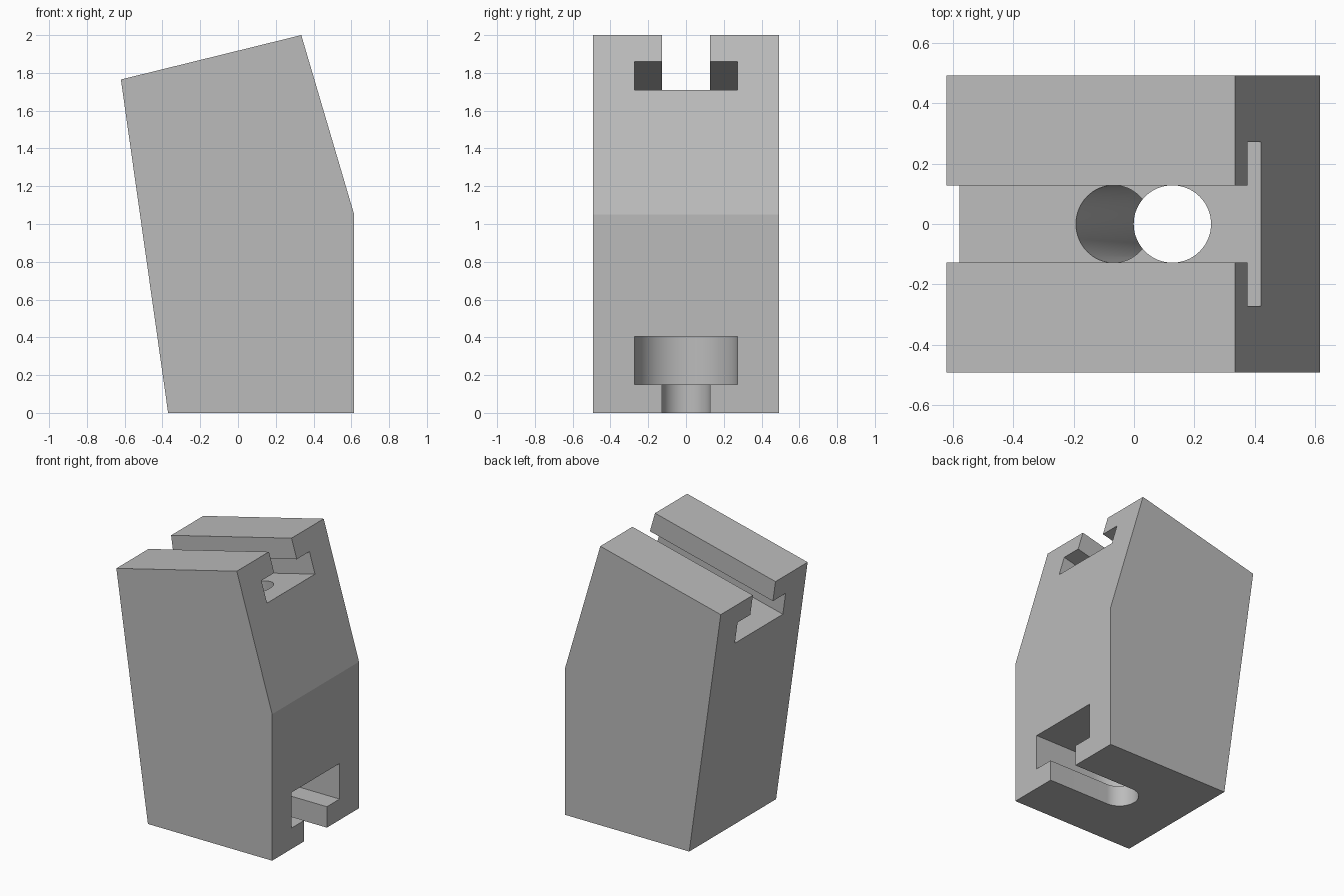
import bpy, bmesh, math
from mathutils import Matrix, Vector

cube = bpy.data.objects.get("Cube")
if cube:
    bpy.data.objects.remove(cube)

grey = bpy.data.materials.new("plain grey")
grey.use_nodes = True
grey.diffuse_color = (0.5, 0.5, 0.5, 1)
grey.node_tree.nodes["Principled BSDF"].inputs["Base Color"].default_value = (0.5, 0.5, 0.5, 1)

HALF_DEPTH = 0.492
NARROW, WIDE = 0.128, 0.272      # half widths of the slots
HOLE_X = 0.127


def prism(name, outline, offset, matrix=Matrix()):
    """Extrude a closed outline of 3D points along an offset."""
    bm = bmesh.new()
    face = bm.faces.new([bm.verts.new(p) for p in outline])
    grown = bmesh.ops.extrude_face_region(bm, geom=[face])
    moved = [v for v in grown["geom"] if isinstance(v, bmesh.types.BMVert)]
    bmesh.ops.translate(bm, verts=moved, vec=offset)
    bmesh.ops.recalc_face_normals(bm, faces=bm.faces)
    bm.transform(matrix)
    mesh = bpy.data.meshes.new(name)
    bm.to_mesh(mesh)
    bm.free()
    mesh.materials.append(grey)
    obj = bpy.data.objects.new(name, mesh)
    bpy.context.collection.objects.link(obj)
    return obj


def arc(x, radius, start, end, z, steps):
    angles = [start + (end - start) * i / steps for i in range(steps + 1)]
    return [(x + radius * math.cos(a), radius * math.sin(a), z) for a in angles]


def round_slot(name, half, z0, z1):
    """Slot open to the right with a half-round inner end."""
    pts = arc(HOLE_X, half, math.pi / 2, math.pi * 1.5, z0, 32)
    return prism(name, pts + [(1, -half, z0), (1, half, z0)], (0, 0, z1 - z0))


def hole(name, x, z0, z1, matrix=Matrix()):
    pts = arc(x, NARROW, 0, math.tau, z0, 64)[:-1]
    return prism(name, pts, (0, 0, z1 - z0), matrix)


# Leaning five-sided body
side = [(-0.37, 0), (0.615, 0), (0.615, 1.05), (0.335, 2), (-0.62, 1.765)]
body = prism("clamp_block", [(x, -HALF_DEPTH, z) for x, z in side], (0, 2 * HALF_DEPTH, 0))

# Frame of the sloping top: local x along the slope, local z out of it
tilt = math.atan2(0.235, 0.955)
top_frame = Matrix.Translation((0.335, 0, 2)) @ Matrix.Rotation(-tilt, 4, "Y")

# T-slot running the whole length of the sloping top
tee = [(NARROW, 0.2), (NARROW, -0.146), (WIDE, -0.146), (WIDE, -0.302)]
tee += [(-y, z) for y, z in reversed(tee)]
top_slot = prism("top_slot", [(-2, y, z) for y, z in tee], (3, 0, 0), top_frame)

# Leaning hole square to the slot floor, ending on the upright hole
mouth = top_frame.inverted() @ Vector((-0.068, 0, 1.59))
leaning_hole = hole("leaning_hole", mouth.x, -1.11, -0.22, top_frame)

# Upright hole and the round-ended T-slot in the foot
cutters = [
    top_slot,
    round_slot("foot_slot_wide", WIDE, 0.15, 0.405),
    round_slot("foot_slot_narrow", NARROW, -0.1, 0.25),
    hole("upright_hole", HOLE_X, 0.33, 1.70),
    leaning_hole,
]

# Cut everything out of the body
bpy.ops.object.select_all(action="DESELECT")
bpy.context.view_layer.objects.active = body
body.select_set(True)
for cutter in cutters:
    cutter.hide_render = True
    mod = body.modifiers.new(cutter.name, "BOOLEAN")
    mod.operation = "DIFFERENCE"
    mod.solver = "EXACT"
    mod.object = cutter
    bpy.ops.object.modifier_apply(modifier=mod.name)
    bpy.data.objects.remove(cutter)

bpy.ops.object.shade_smooth_by_angle(angle=math.radians(15))
